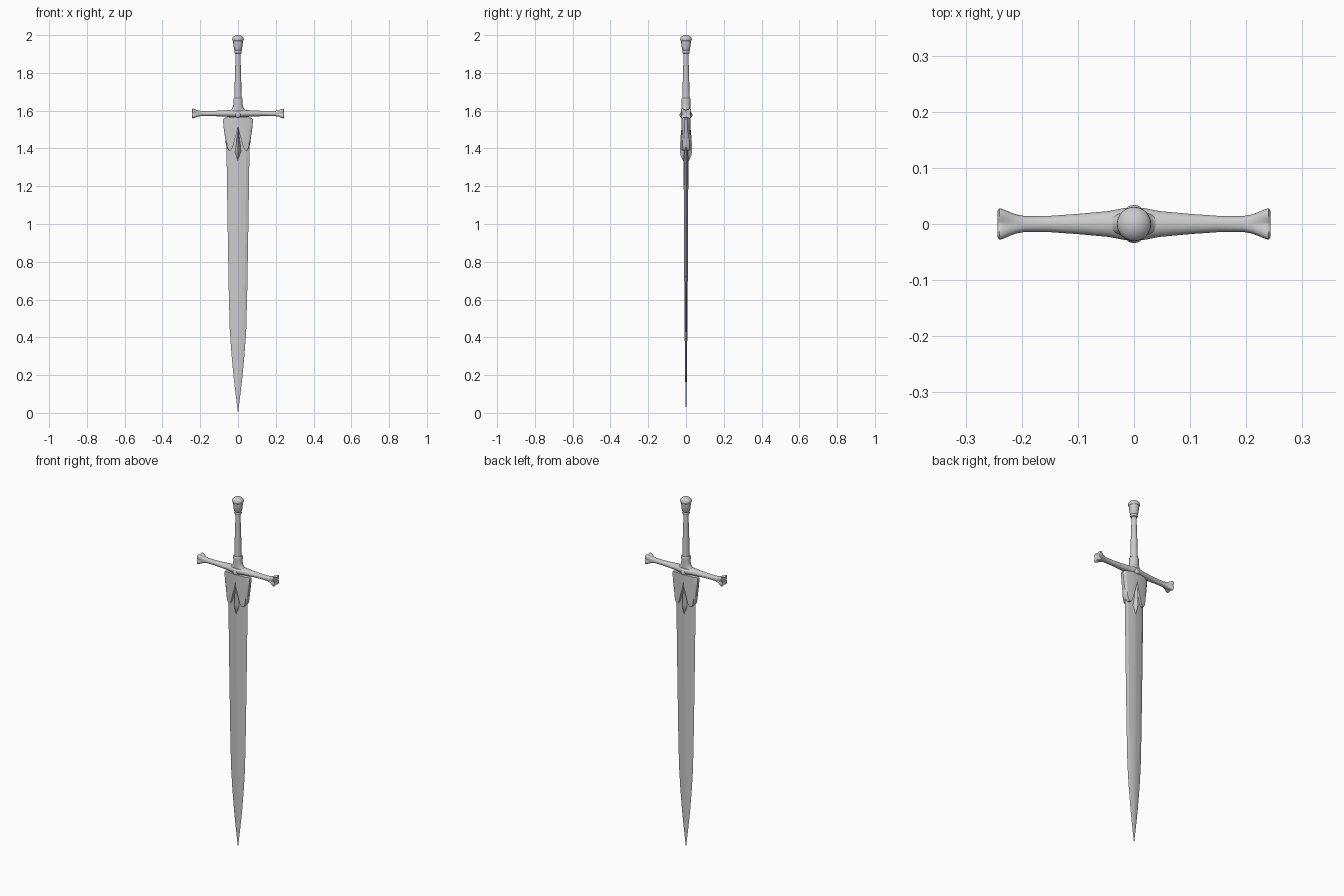
import bpy, bmesh
from math import sin, cos, pi, radians
from mathutils import Vector

if "Cube" in bpy.data.objects:
    bpy.data.objects.remove(bpy.data.objects["Cube"])


def loft(name, rings, angle=35):
    """Skin a list of equal-length point rings and cap both ends."""
    bm = bmesh.new()
    rows = [[bm.verts.new(p) for p in ring] for ring in rings]
    n = len(rows[0])
    for a, b in zip(rows, rows[1:]):
        for i in range(n):
            j = (i + 1) % n
            bm.faces.new((a[i], a[j], b[j], b[i]))
    bm.faces.new(rows[0][::-1])
    bm.faces.new(rows[-1])
    bmesh.ops.recalc_face_normals(bm, faces=bm.faces[:])
    me = bpy.data.meshes.new(name)
    bm.to_mesh(me)
    bm.free()
    ob = bpy.data.objects.new(name, me)
    bpy.context.collection.objects.link(ob)
    bpy.ops.object.select_all(action='DESELECT')
    ob.select_set(True)
    bpy.context.view_layer.objects.active = ob
    bpy.ops.object.shade_smooth_by_angle(angle=radians(angle))
    return ob


def oval(z, rx, ry, n=32):
    return [(rx * cos(2 * pi * i / n), ry * sin(2 * pi * i / n), z) for i in range(n)]


def diamond(z, w, t):
    return [(w, 0, z), (0, t, z), (-w, 0, z), (0, -t, z)]


# Blade: flattened section with a central ridge and fine edges
def blade_ring(z, w, t):
    half = [(w, 0), (.72 * w, .55 * t), (.2 * w, .9 * t), (0, t),
            (-.2 * w, .9 * t), (-.72 * w, .55 * t)]
    return [(x, y, z) for x, y in half] + [(-x, -y, z) for x, y in half]


loft("blade", [blade_ring(*s) for s in [
    (0.003, .0006, .0006), (.1, .013, .003), (.2, .0245, .0045), (.33, .036, .006),
    (.45, .044, .0075), (.65, .049, .009), (1.0, .055, .011), (1.4, .061, .013), (1.55, .061, .013)]], 12)


# Blade collar flaps: one lobe each side, hugging the blade
def flap_ring(z, xi, xo):
    n = 8
    xs = [xi + (xo - xi) * k / n for k in range(n + 1)]
    ys = [.012 + .013 * (1 - (x / .085) ** 2) for x in xs]
    ys[-1] *= .6
    return [(x, -y, z) for x, y in zip(xs, ys)] + [(x, y, z) for x, y in zip(xs[::-1], ys[::-1])]


flap = loft("blade_collar", [flap_ring(*s) for s in [
    (1.566, 0, .04), (1.562, 0, .072), (1.553, 0, .08), (1.52, 0, .077), (1.50, .003, .075),
    (1.46, .013, .069), (1.43, .021, .065), (1.41, .027, .061), (1.398, .032, .055),
    (1.39, .039, .046)]])
mirror = flap.modifiers.new("mirror", 'MIRROR')

# Pointed central leaf between the flaps
loft("central_leaf", [diamond(*s) for s in [
    (1.51, .002, .024), (1.45, .012, .030), (1.395, .022, .032), (1.38, .024, .031),
    (1.36, .014, .027), (1.333, .001, .014)]], 20)


# Crossguard: tapered bar flaring into four-lobed ends
def bar_ring(x, ry, rz, lobe, n=48):
    ring = []
    for i in range(n):
        a = 2 * pi * i / n
        k = 1 - lobe * cos(4 * a)
        ring.append((x, ry * k * cos(a), 1.585 + rz * k * sin(a)))
    return ring


half = [(.0, .029, .023, 0), (.02, .028, .021, 0), (.045, .023, .018, 0), (.1, .018, .015, 0),
        (.15, .0145, .0135, 0), (.195, .0145, .014, .02), (.21, .018, .017, .06),
        (.224, .024, .022, .13), (.234, .028, .026, .2), (.240, .029, .027, .22),
        (.243, .025, .023, .2), (.238, .012, .011, .1)]
bars = [(-x, a, b, c) for x, a, b, c in half[:0:-1]] + half
loft("crossguard", [bar_ring(*s) for s in bars], 50)

# Round bosses on the front and back of the crossguard
for side, y in (("front", -.024), ("back", .024)):
    bpy.ops.mesh.primitive_uv_sphere_add(segments=20, ring_count=12, radius=.015, location=(0, y, 1.577))
    boss = bpy.context.object
    boss.name = side + "_boss"
    boss.scale.y = .65
    bpy.ops.object.shade_smooth()

# Socket joining the crossguard to the grip
loft("grip_socket", [oval(*s) for s in [
    (1.585, .062, .02), (1.597, .052, .022), (1.604, .038, .023), (1.615, .029, .023),
    (1.63, .025, .023), (1.655, .025, .024), (1.663, .025, .024), (1.666, .022, .021)]], 45)

# Grip
loft("grip", [oval(z, r, r) for z, r in [
    (1.65, .02), (1.70, .0185), (1.78, .0165), (1.86, .014), (1.91, .0135)]])

# Pommel: ringed neck, flaring body and domed cap
pommel = [(1.902, .013), (1.904, .018), (1.91, .020), (1.918, .018), (1.922, .021),
          (1.945, .024), (1.966, .0265), (1.969, .0265), (1.972, .0295), (1.978, .0305),
          (1.984, .0295), (1.990, .025), (1.995, .0185), (1.999, .0095), (2.0, .002)]
loft("pommel", [oval(z, r, r) for z, r in pommel], 40)
